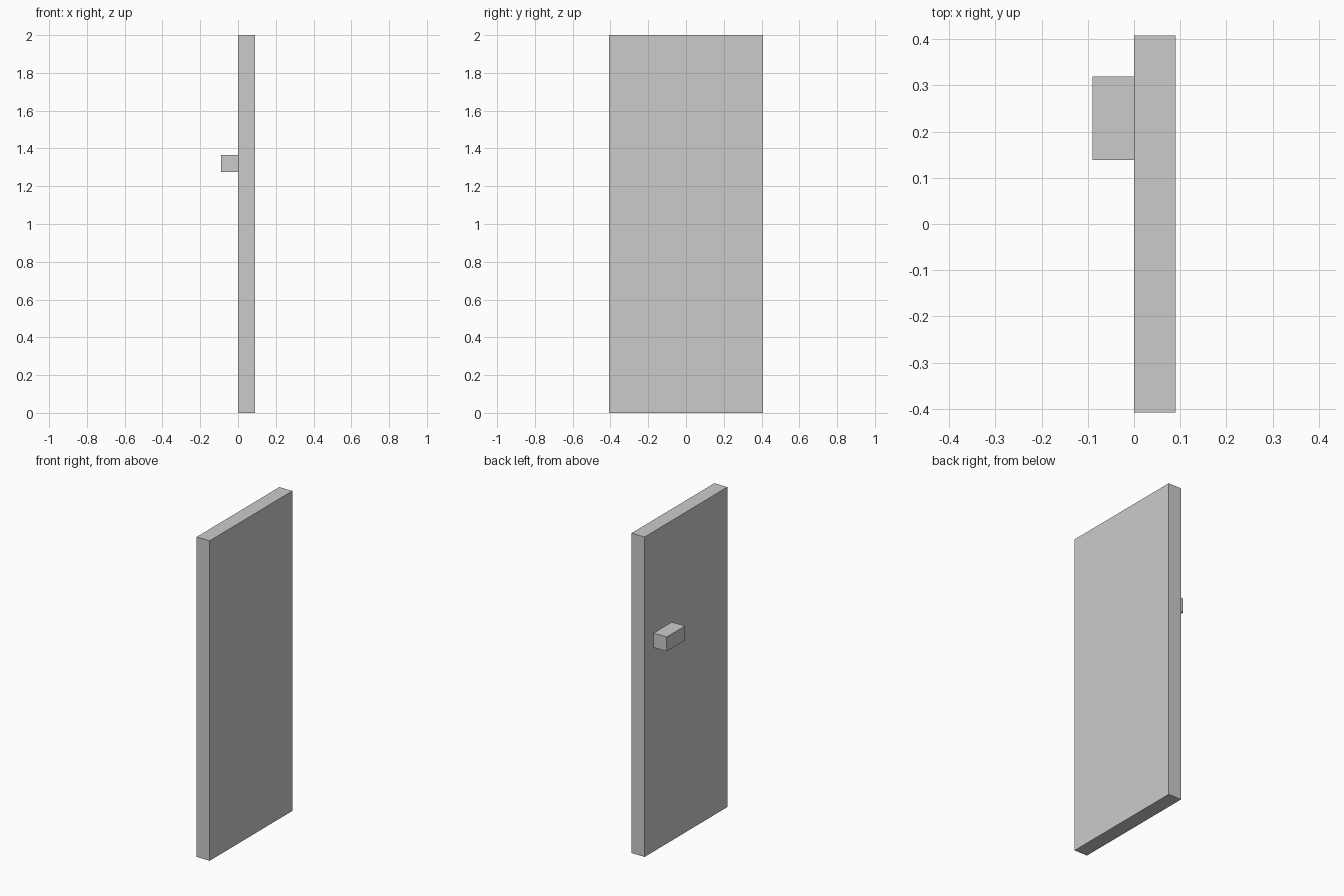
import bpy

if "Cube" in bpy.data.objects:
    bpy.data.objects.remove(bpy.data.objects["Cube"])


def box(name, lo, hi):
    """Axis-aligned box between two corners."""
    centre = [(a + b) / 2 for a, b in zip(lo, hi)]
    bpy.ops.mesh.primitive_cube_add(size=1, location=centre)
    obj = bpy.context.object
    obj.name = name
    obj.scale = [b - a for a, b in zip(lo, hi)]
    bpy.ops.object.transform_apply(location=False, rotation=False, scale=True)
    return obj


# Door slab
box("door_panel", (0.0, -0.408, 0.0), (0.09, 0.408, 2.0))

# Block handle on the left (-x) face
box("door_handle", (-0.09, 0.139, 1.275), (0.0, 0.319, 1.365))
